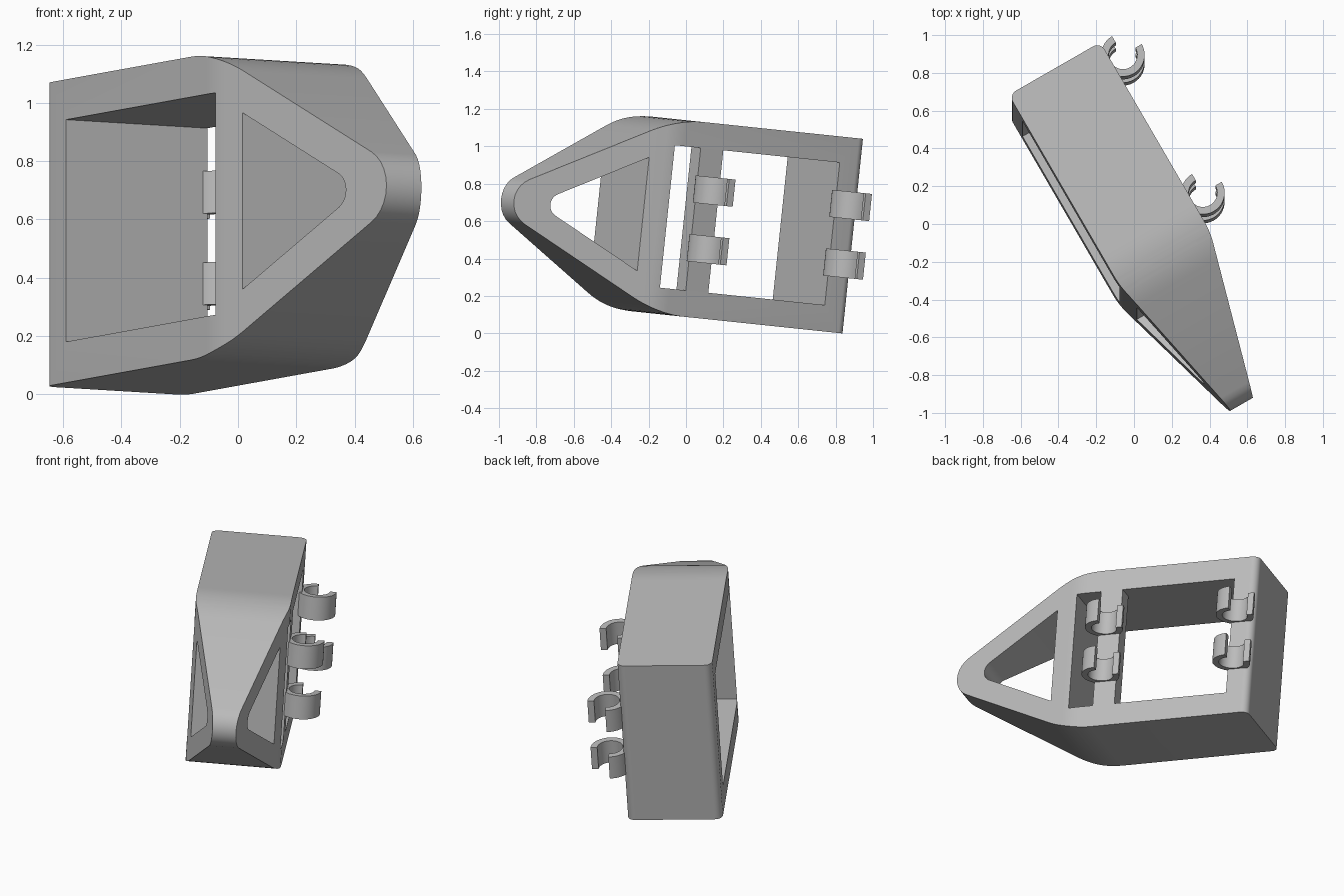
import bpy
import bmesh
from math import radians, sin, cos, tan
from mathutils import Matrix, Vector

cube = bpy.data.objects.get("Cube")
if cube:
    bpy.data.objects.remove(cube, do_unlink=True)

grey = bpy.data.materials.new("plain grey")
grey.use_nodes = True
GREY = (0.5, 0.5, 0.5, 1.0)
grey.diffuse_color = GREY
grey.node_tree.nodes["Principled BSDF"].inputs["Base Color"].default_value = GREY

# The whole part leans and is turned on its stand
POSE = Matrix.Rotation(radians(-6), 4, 'X') @ Matrix.Rotation(radians(30), 4, 'Z')
MID = 0.61                      # height of the symmetry plane
LEFT, RIGHT = -0.29, 0.27       # side faces
BEND, BACK = -0.34, 0.824       # start of the taper, rear face


def fillet(corners, steps=10):
    """Outline through (u, v, radius) corners, each rounded by an arc."""
    out = []
    for i, (u, v, r) in enumerate(corners):
        p = Vector((u, v))
        if r == 0:
            out.append(p)
            continue
        a = (Vector(corners[i - 1][:2]) - p).normalized()
        b = (Vector(corners[(i + 1) % len(corners)][:2]) - p).normalized()
        half = a.angle(b) / 2
        centre = p + (a + b).normalized() * (r / sin(half))
        start = p + a * (r / tan(half)) - centre
        end = p + b * (r / tan(half)) - centre
        sweep = start.angle_signed(end)
        for k in range(steps + 1):
            t = -sweep * k / steps      # angle_signed counts clockwise
            c, s = cos(t), sin(t)
            out.append(centre + Vector((start.x * c - start.y * s,
                                        start.x * s + start.y * c)))
    return out


def prism(name, outline, axis, lo, hi):
    """Extrude an outline along x (outline is y, z) or z (outline is x, y)."""
    bm = bmesh.new()

    def place(p, d):
        return (d, p[0], p[1]) if axis == 'x' else (p[0], p[1], d)
    rings = [[bm.verts.new(place(p, d)) for p in outline] for d in (lo, hi)]
    for ring in rings:
        bm.faces.new(ring)
    n = len(outline)
    for i in range(n):
        j = (i + 1) % n
        bm.faces.new((rings[0][i], rings[0][j], rings[1][j], rings[1][i]))
    bmesh.ops.recalc_face_normals(bm, faces=bm.faces)
    mesh = bpy.data.meshes.new(name)
    bm.to_mesh(mesh)
    bm.free()
    mesh.materials.append(grey)
    ob = bpy.data.objects.new(name, mesh)
    bpy.context.collection.objects.link(ob)
    return ob


def activate(ob):
    bpy.ops.object.select_all(action='DESELECT')
    ob.select_set(True)
    bpy.context.view_layer.objects.active = ob


def combine(ob, tool, operation):
    mod = ob.modifiers.new("cut", 'BOOLEAN')
    mod.operation = operation
    mod.solver = 'EXACT'
    mod.object = tool
    activate(ob)
    bpy.ops.object.modifier_apply(modifier=mod.name)
    bpy.data.objects.remove(tool, do_unlink=True)


def rect(u0, u1, v0, v1):
    return [(u0, v0), (u1, v0), (u1, v1), (u0, v1)]


# Body: side profile with a rounded nose, intersected with the tapered plan
H = 0.523
side = fillet([(BACK + 0.1, MID - H, 0), (BACK + 0.1, MID + H, 0),
               (BEND, MID + H, 0.64), (-1.327, MID, 0.137),
               (BEND, MID - H, 0.64)])
plan = fillet([(LEFT, BACK, 0.045), (LEFT, BEND, 0.45), (-0.088, -1.172, 0),
               (0.05, -1.172, 0), (RIGHT, BEND, 0.45), (RIGHT, BACK, 0.045)])
body = prism("body_frame", side, 'x', -0.5, 0.5)
combine(body, prism("plan_cutter", plan, 'z', -0.2, 1.5), 'INTERSECT')

# Openings: large window and rounded triangle, both straight through
WIN_LO, WIN_HI = 0.228, 0.994
combine(body, prism("window_cutter", rect(-0.343, 0.678, WIN_LO, WIN_HI),
                    'x', -0.6, 0.6), 'DIFFERENCE')
triangle = fillet([(-0.475, MID + 0.305, 0), (-1.05, MID, 0.066),
                   (-0.475, MID - 0.305, 0)])
combine(body, prism("triangle_cutter", triangle, 'x', -0.6, 0.6), 'DIFFERENCE')

# Upright bar across one side of the window
parts = [body, prism("upright_bar", rect(-0.185, -0.045, WIN_LO, WIN_HI),
                     'x', 0.17, RIGHT)]

# Snap clips: three-quarter rings on the bar and on the rear post
OUTER, INNER, STEPS = 0.115, 0.076, 30
angles = [radians(90 + 270 * k / STEPS) for k in range(STEPS + 1)]
ring = [(OUTER * cos(a), OUTER * sin(a)) for a in angles]
ring += [(INNER * cos(a), INNER * sin(a)) for a in reversed(angles)]
for post, y in (("bar", -0.115), ("rear", 0.732)):
    for level, z in (("upper", 0.772), ("lower", 0.457)):
        outline = [(0.355 + u, y + v) for u, v in ring]
        parts.append(prism(f"{post}_{level}_clip", outline, 'z',
                           z - 0.073, z + 0.073))

for ob in parts:
    activate(ob)
    bpy.ops.object.shade_smooth_by_angle(angle=radians(30))
    ob.matrix_world = POSE
